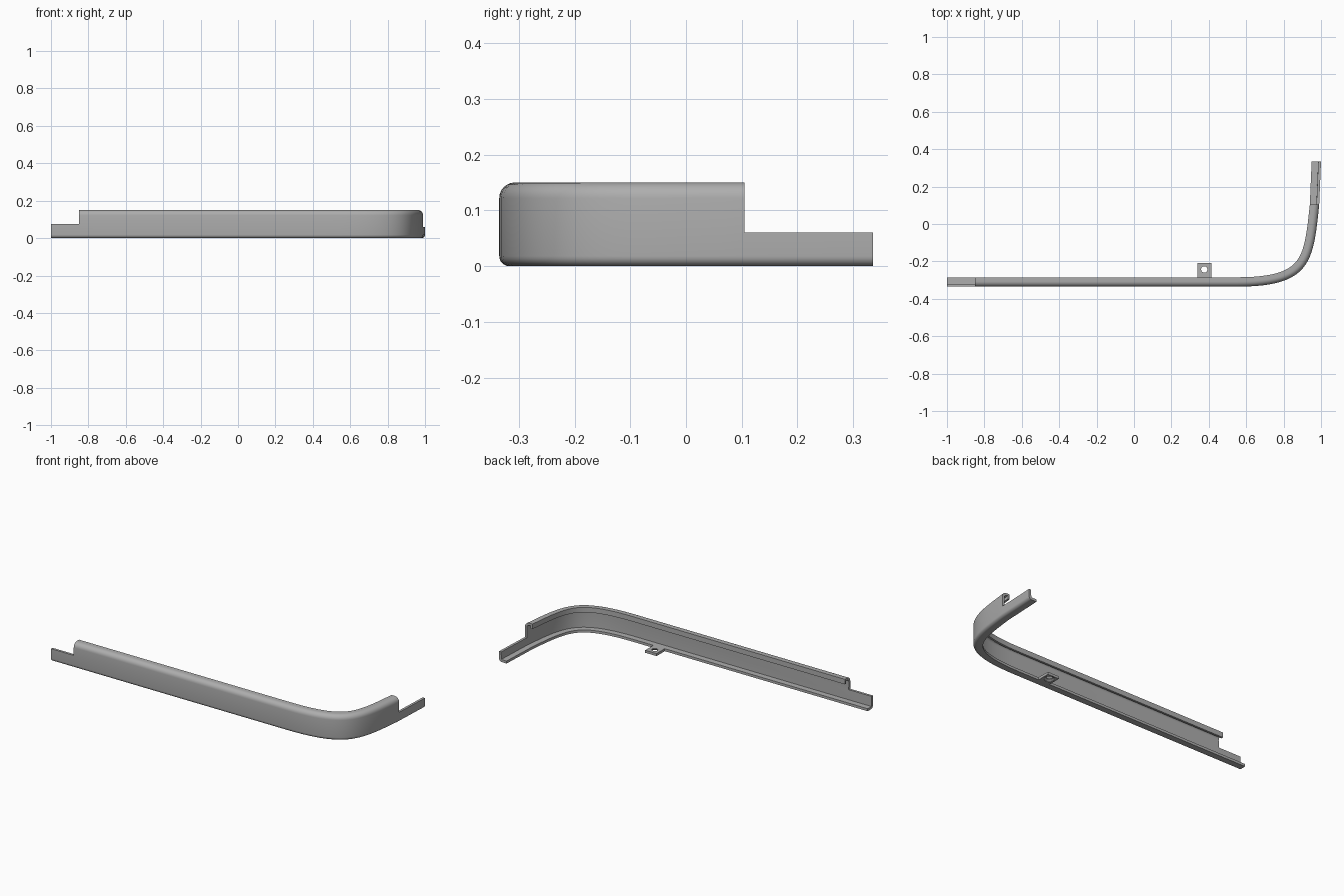
import bpy, bmesh, math
from mathutils import Vector
from mathutils.geometry import interpolate_bezier

if "Cube" in bpy.data.objects:
    bpy.data.objects.remove(bpy.data.objects["Cube"])

grey = bpy.data.materials.new("plain grey")
grey.use_nodes = True
COLOUR = (0.42, 0.42, 0.42, 1)
grey.diffuse_color = COLOUR
grey.node_tree.nodes["Principled BSDF"].inputs["Base Color"].default_value = COLOUR

WIDTH, HEIGHT, WALL = 0.05, 0.15, 0.015


def finish(name, bm):
    bmesh.ops.recalc_face_normals(bm, faces=bm.faces)
    mesh = bpy.data.meshes.new(name)
    bm.to_mesh(mesh)
    bm.free()
    mesh.materials.append(grey)
    obj = bpy.data.objects.new(name, mesh)
    bpy.context.collection.objects.link(obj)
    return obj


def arc(cx, cz, r, start, end, steps=6):
    angles = [math.radians(start + (end - start) * i / steps) for i in range(steps + 1)]
    return [(cx + r * math.cos(a), cz + r * math.sin(a)) for a in angles]


def box(name, low, high):
    bm = bmesh.new()
    bmesh.ops.create_cube(bm, size=1)
    low, high = Vector(low), Vector(high)
    for v in bm.verts:
        v.co = (low + high) / 2 + v.co * (high - low)
    return finish(name, bm)


def cut(obj, cutter):
    mod = obj.modifiers.new("cut", 'BOOLEAN')
    mod.operation = 'DIFFERENCE'
    mod.solver = 'EXACT'
    mod.object = cutter
    bpy.context.view_layer.objects.active = obj
    bpy.ops.object.modifier_apply(modifier=mod.name)
    bpy.data.objects.remove(cutter)


# Hooked channel section: (distance inward, height)
section = [(WIDTH, 0)]
section += arc(0.018, 0.018, 0.018, 270, 180)
section += arc(0.028, HEIGHT - 0.028, 0.028, 180, 90)
section += [(WIDTH, HEIGHT), (WIDTH, 0.12), (WIDTH - 0.012, 0.12), (WIDTH - 0.012, HEIGHT - 0.012)]
section += arc(0.028, HEIGHT - 0.028, 0.014, 90, 180)
section += [(WALL, WALL), (WIDTH, WALL)]

# Outer edge of the rail seen from above
corner = interpolate_bezier(Vector((0.55, -0.335, 0)), Vector((0.95, -0.335, 0)),
                            Vector((0.958, -0.2, 0)), Vector((0.99, 0.1, 0)), 24)
path = [Vector((-1, -0.335, 0))] + [Vector(p) for p in corner] + [Vector((1, 0.335, 0))]

bm = bmesh.new()
rings = []
for i, p in enumerate(path):
    tangent = (path[min(i + 1, len(path) - 1)] - path[max(i - 1, 0)]).normalized()
    if i == 0 or i == len(path) - 1:
        tangent = Vector((1, 0, 0)) if i == 0 else Vector((0, 1, 0))
    inward = Vector((-tangent.y, tangent.x, 0))
    rings.append([bm.verts.new(p + inward * d + Vector((0, 0, z))) for d, z in section])
for a, b in zip(rings, rings[1:]):
    for j in range(len(section)):
        k = (j + 1) % len(section)
        bm.faces.new((a[j], a[k], b[k], b[j]))
bm.faces.new(rings[0])
bm.faces.new(rings[-1])
rail = finish("corner_rail", bm)

# Stepped ends
cut(rail, box("left_step_cutter", (-1.1, -0.5, 0.075), (-0.85, 0, 0.3)))
cut(rail, box("right_step_cutter", (0.8, 0.105, 0.06), (1.2, 0.5, 0.3)))

# Mounting tab with a countersunk screw hole
tab = box("mounting_tab", (0.34, -0.287, 0), (0.415, -0.208, WALL))
bm = bmesh.new()
rows = []
for z, r in ((-0.01, 0.03), (0.002, 0.028), (0.009, 0.017), (0.03, 0.017)):
    turn = [2 * math.pi * i / 24 for i in range(24)]
    rows.append([bm.verts.new((0.376 + r * math.cos(a), -0.243 + r * math.sin(a), z)) for a in turn])
for a, b in zip(rows, rows[1:]):
    for i in range(24):
        bm.faces.new((a[i], a[(i + 1) % 24], b[(i + 1) % 24], b[i]))
bm.faces.new(rows[0])
bm.faces.new(rows[-1])
cut(tab, finish("screw_hole_cutter", bm))

# Smooth shading with crisp edges
for obj in (rail, tab):
    bpy.ops.object.select_all(action='DESELECT')
    obj.select_set(True)
    bpy.context.view_layer.objects.active = obj
    bpy.ops.object.shade_smooth_by_angle(angle=math.radians(30))
